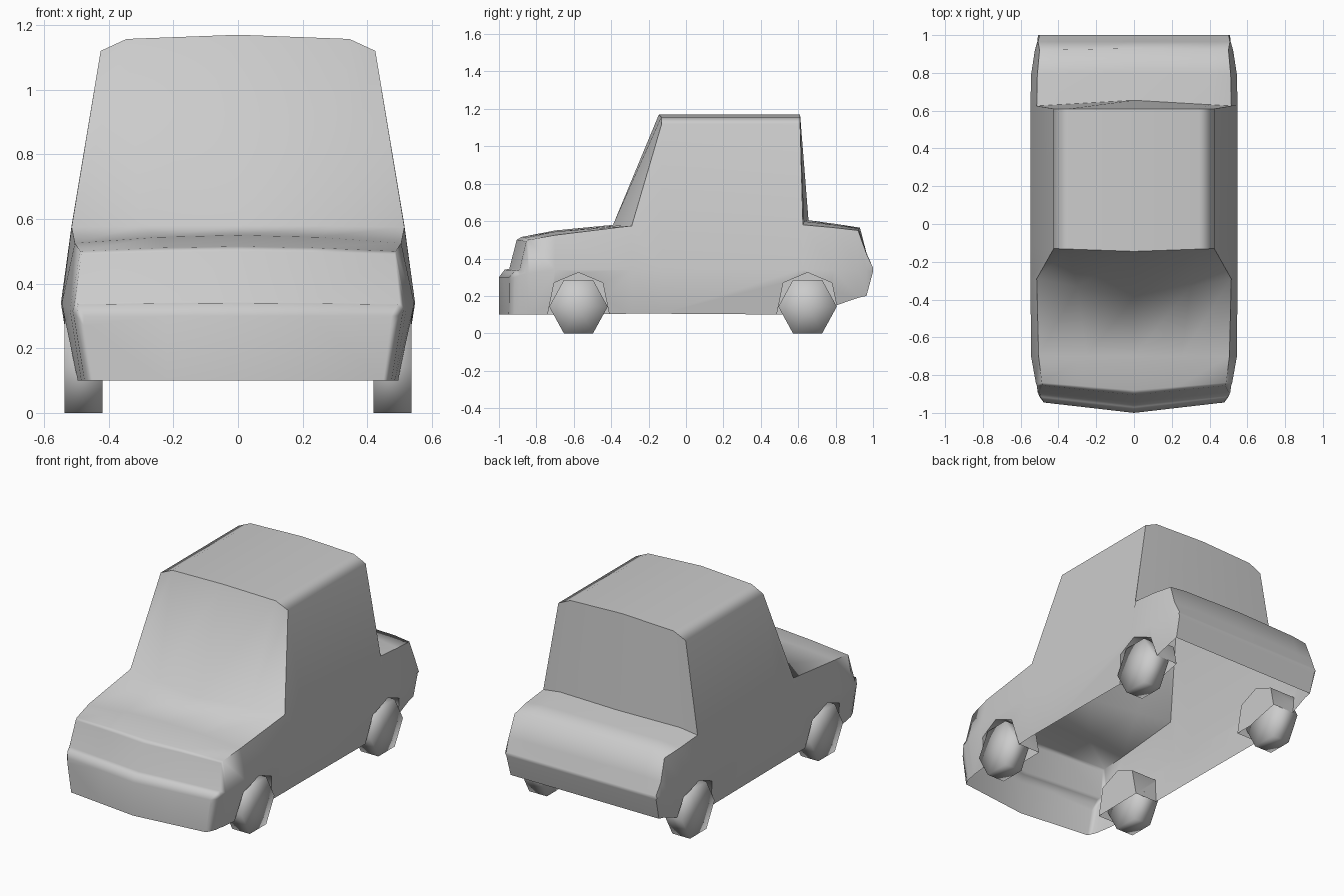
import bpy, bmesh, math
from mathutils import Matrix

cube = bpy.data.objects.get("Cube")
if cube:
    bpy.data.objects.remove(cube, do_unlink=True)

grey = bpy.data.materials.new("plain_grey")
grey.use_nodes = True
grey.diffuse_color = (0.6, 0.6, 0.6, 1)
grey.node_tree.nodes["Principled BSDF"].inputs["Base Color"].default_value = (0.6, 0.6, 0.6, 1)


def make_object(name, bm):
    bmesh.ops.recalc_face_normals(bm, faces=bm.faces)
    mesh = bpy.data.meshes.new(name)
    bm.to_mesh(mesh)
    bm.free()
    mesh.materials.append(grey)
    obj = bpy.data.objects.new(name, mesh)
    bpy.context.collection.objects.link(obj)
    return obj


def smooth(obj, degrees):
    bpy.ops.object.select_all(action='DESELECT')
    obj.select_set(True)
    bpy.context.view_layer.objects.active = obj
    bpy.ops.object.shade_smooth_by_angle(angle=math.radians(degrees))


def section(bm, y, bow, top, shoulder, x_in, x_sh, x_max, z_max, x_bot, bottom):
    """One closed body cross-section; the sides trail the middle by bow."""
    half = [(0, top), (x_in, top - 0.26 * (top - shoulder)), (x_sh, shoulder),
            (x_max, z_max), (x_bot, bottom), (x_in, bottom), (0, bottom)]
    ring = half + [(-x, z) for x, z in half[5:0:-1]]
    return [bm.verts.new((x, y + bow * min(1, abs(x) / x_sh), z)) for x, z in ring]


# Body sections from nose to tail
SECTIONS = [
    (-1.0, .055, .30, .30, .22, .475, .478, .27, .45, .10),    # bumper face
    (-.97, .055, .34, .335, .22, .495, .50, .30, .465, .10),   # bumper lip
    (-.945, .055, .345, .34, .22, .50, .51, .31, .475, .10),   # ledge
    (-.905, .05, .50, .49, .23, .485, .515, .32, .48, .10),    # lamp top
    (-.88, .04, .515, .50, .23, .488, .52, .32, .485, .10),    # hood edge
    (-.70, .0, .55, .525, .25, .505, .545, .34, .50, .10),     # hood
    (-.39, .10, .58, .575, .30, .515, .548, .34, .51, .105),   # screen base
    (-.145, .015, 1.17, 1.12, .345, .425, .548, .34, .51, .105),
    (.61, .0, 1.17, 1.12, .345, .425, .548, .34, .51, .10),    # roof rear
    (.655, -.03, .605, .58, .40, .515, .548, .34, .51, .11),   # tail deck
    (.80, -.01, .585, .565, .40, .512, .545, .34, .505, .145),
    (.93, -.01, .565, .55, .40, .50, .525, .34, .495, .19),
    (.965, .0, .43, .425, .40, .508, .512, .34, .495, .20),
    (1.0, .0, .35, .35, .40, .50, .508, .34, .50, .33),        # tail edge
]
bm = bmesh.new()
rings = [section(bm, *s) for s in SECTIONS]
for a, b in zip(rings, rings[1:]):
    for i in range(12):
        j = (i + 1) % 12
        bm.faces.new((a[i], a[j], b[j], b[i]))
for r in (rings[0], rings[-1]):
    for cap in ((0, 1, 5, 6), (1, 2, 3, 4, 5)):
        bm.faces.new([r[i] for i in cap])
        bm.faces.new([r[-i % 12] for i in cap])
body = make_object("car_body", bm)

# Wheel wells: five-sided arches cut into the sides
AXLES = {"front": -.575, "rear": .65}
ARCH = [(-.18, .0), (-.165, .1), (-.13, .27), (0, .325), (.13, .27), (.165, .1), (.18, .0)]
bm = bmesh.new()
for y0 in AXLES.values():
    for side in (-1, 1):
        inner, outer = [[bm.verts.new((side * x, y0 + y, z)) for y, z in ARCH] for x in (.36, .7)]
        bm.faces.new(inner)
        bm.faces.new(outer)
        for i in range(len(ARCH)):
            j = (i + 1) % len(ARCH)
            bm.faces.new((inner[i], inner[j], outer[j], outer[i]))
cutter = make_object("wheel_well_cutter", bm)
cut = body.modifiers.new("wells", 'BOOLEAN')
cut.operation = 'DIFFERENCE'
cut.solver = 'EXACT'
cut.object = cutter
bpy.context.view_layer.update()
deps = bpy.context.evaluated_depsgraph_get()
shell = bpy.data.meshes.new_from_object(body.evaluated_get(deps))
body.modifiers.clear()
body.data = shell
bpy.data.objects.remove(cutter, do_unlink=True)

# Open underside
bm = bmesh.new()
bm.from_mesh(shell)
bm.normal_update()
floor = [f for f in bm.faces if f.normal.z < -0.85 and f.calc_center_median().z < 0.22]
bmesh.ops.delete(bm, geom=floor, context='FACES')
bm.to_mesh(shell)
bm.free()
smooth(body, 68)
body.modifiers.new("even_shading", 'WEIGHTED_NORMAL').keep_sharp = True

# Six-sided wheels
for axle, y0 in AXLES.items():
    for side, label in ((1, "left"), (-1, "right")):
        bm = bmesh.new()
        bmesh.ops.create_cone(bm, cap_ends=True, cap_tris=True, segments=6,
                              radius1=.1645, radius2=.1645, depth=.117)
        bmesh.ops.rotate(bm, verts=bm.verts, matrix=Matrix.Rotation(math.pi / 2, 3, 'Y'))
        # Turn so that a flat side meets the ground
        if sum(abs(v.co.z) > .16 for v in bm.verts):
            bmesh.ops.rotate(bm, verts=bm.verts, matrix=Matrix.Rotation(math.pi / 6, 3, 'X'))
        bmesh.ops.scale(bm, verts=bm.verts, vec=(1, .95, 1))
        bmesh.ops.translate(bm, verts=bm.verts, vec=(side * .478, y0, .1425))
        smooth(make_object(f"{axle}_{label}_wheel", bm), 180)
